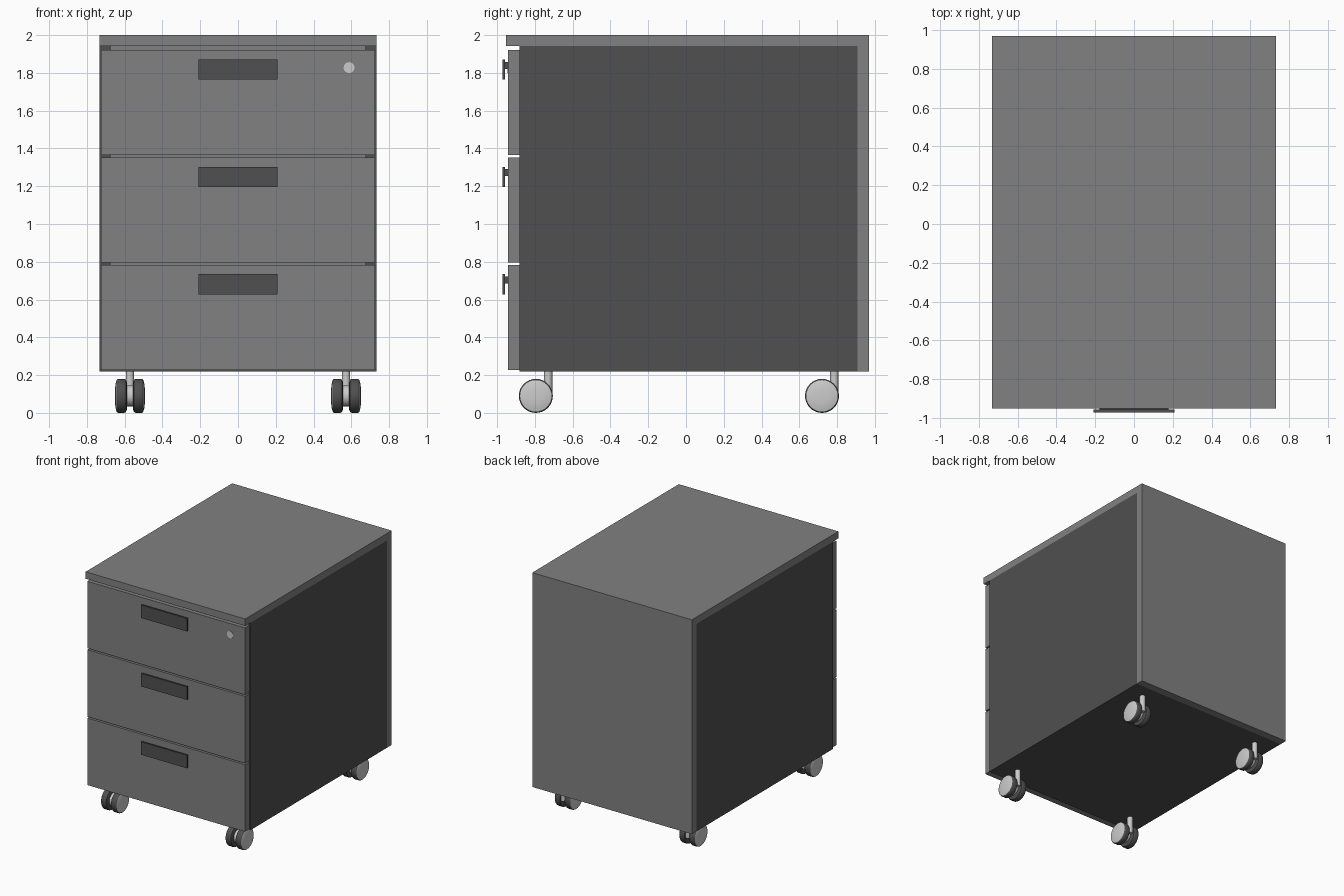
import bpy, bmesh, math
from mathutils import Matrix, Vector

if "Cube" in bpy.data.objects:
    bpy.data.objects.remove(bpy.data.objects["Cube"])


def material(name, v):
    m = bpy.data.materials.new(name)
    m.diffuse_color = (v, v, v, 1)
    m.use_nodes = True
    m.node_tree.nodes["Principled BSDF"].inputs["Base Color"].default_value = m.diffuse_color
    return m


MID = material("mid_grey", 0.22)
DARK = material("dark_grey", 0.08)
LIGHT = material("light_grey", 0.6)


def finish(name, bm, mat, smooth=False):
    bmesh.ops.recalc_face_normals(bm, faces=bm.faces)
    me = bpy.data.meshes.new(name)
    bm.to_mesh(me)
    bm.free()
    me.materials.append(mat)
    ob = bpy.data.objects.new(name, me)
    bpy.context.collection.objects.link(ob)
    if smooth:
        bpy.ops.object.select_all(action='DESELECT')
        ob.select_set(True)
        bpy.context.view_layer.objects.active = ob
        bpy.ops.object.shade_smooth_by_angle(angle=math.radians(35))
    return ob


def box(name, x, y, z, mat):
    bm = bmesh.new()
    size = [b - a for a, b in (x, y, z)]
    mid = [(a + b) / 2 for a, b in (x, y, z)]
    bmesh.ops.create_cube(bm, size=1, matrix=Matrix.Translation(mid) @ Matrix.Diagonal((*size, 1)))
    return finish(name, bm, mat)


def cylinder(name, centre, r, depth, axis, mat, sides=24):
    bm = bmesh.new()
    rot = Vector((0, 0, 1)).rotation_difference(Vector(axis)).to_matrix().to_4x4()
    bmesh.ops.create_cone(bm, cap_ends=True, segments=sides, radius1=r, radius2=r,
                          depth=depth, matrix=Matrix.Translation(centre) @ rot)
    return finish(name, bm, mat, True)


def lathe_x(name, profile, centre, side, mat, steps=32):
    """Revolve (x, radius) points about the x axis; side mirrors them."""
    bm = bmesh.new()
    vs = [bm.verts.new((x * side, 0, r)) for x, r in profile]
    es = [bm.edges.new(p) for p in zip(vs, vs[1:])]
    bmesh.ops.spin(bm, geom=vs + es, axis=(1, 0, 0), cent=(0, 0, 0),
                   angle=2 * math.pi, steps=steps)
    bmesh.ops.remove_doubles(bm, verts=bm.verts, dist=1e-4)
    bmesh.ops.translate(bm, verts=bm.verts, vec=centre)
    return finish(name, bm, mat, True)


# Carcass panels
W = 0.733
box("top_panel", (-W, W), (-0.952, 0.97), (1.942, 2.0), MID)
box("back_panel", (-W, W), (0.908, 0.97), (0.22, 1.942), MID)
box("bottom_panel", (-W, W), (-0.882, 0.908), (0.22, 0.28), DARK)
for side, label in ((-1, "left"), (1, "right")):
    xs = sorted((side * 0.674, side * W))
    box(f"side_panel_{label}", xs, (-0.882, 0.908), (0.28, 1.942), DARK)

# Drawer fronts with plate handles
for i in range(3):
    z0 = 0.228 + i * 0.568
    box(f"drawer_front_{i + 1}", (-0.724, 0.724), (-0.943, -0.882), (z0, z0 + 0.556), MID)
    h = z0 + 0.507
    box(f"handle_plate_{i + 1}", (-0.21, 0.21), (-0.972, -0.957), (h - 0.107, h), DARK)
    box(f"handle_stem_{i + 1}", (-0.178, 0.178), (-0.957, -0.943), (h - 0.05, h - 0.013), DARK)

# Lock on the top drawer
cylinder("lock", (0.588, -0.943, 1.828), 0.029, 0.006, (0, 1, 0), LIGHT, 16)

# Twin-wheel casters
TIRE = [(0.016, 0), (0.016, 0.072), (0.022, 0.086), (0.03, 0.09),
        (0.062, 0.09), (0.068, 0.087), (0.071, 0.083)]
CAP = [(0.071, 0.083), (0.076, 0.065), (0.079, 0.04), (0.08, 0)]
for x, xl in ((-0.572, "left"), (0.572, "right")):
    for y, yl in ((-0.795, "front"), (0.72, "rear")):
        tag = f"{yl}_{xl}"
        c = (x, y, 0.09)
        for side, sl in ((-1, "a"), (1, "b")):
            lathe_x(f"caster_tire_{tag}_{sl}", TIRE, c, side, DARK)
            lathe_x(f"caster_cap_{tag}_{sl}", CAP, c, side, LIGHT)
        cylinder(f"caster_hub_{tag}", c, 0.055, 0.034, (1, 0, 0), LIGHT)
        cylinder(f"caster_stem_{tag}", (x, y + 0.065, 0.15), 0.022, 0.14, (0, 0, 1), LIGHT, 16)
